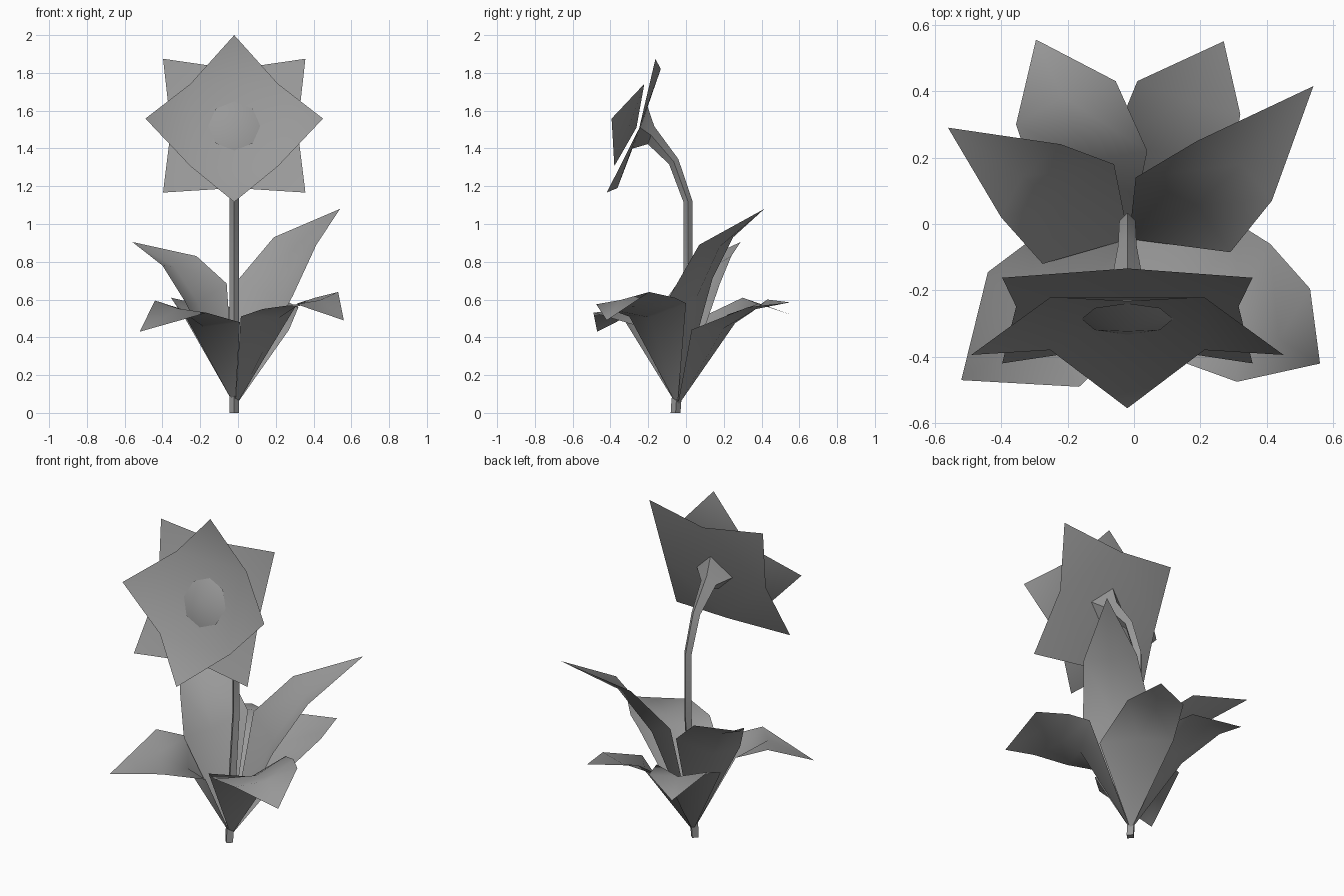
import bpy, bmesh, math
from mathutils import Vector

if "Cube" in bpy.data.objects:
    bpy.data.objects.remove(bpy.data.objects["Cube"])

GREY = (0.32, 0.32, 0.32, 1)
grey = bpy.data.materials.new("plain grey")
grey.use_nodes = True
grey.diffuse_color = GREY
grey.node_tree.nodes["Principled BSDF"].inputs["Base Color"].default_value = GREY


def make(name, verts, faces, facing=None, angle=40):
    """Mesh object; an open sheet is flipped so it faces the given direction."""
    bm = bmesh.new()
    vs = [bm.verts.new(v) for v in verts]
    for f in faces:
        bm.faces.new([vs[i] for i in f])
    bmesh.ops.recalc_face_normals(bm, faces=bm.faces)
    if facing:
        total = sum((f.normal * f.calc_area() for f in bm.faces), Vector())
        if total.dot(Vector(facing)) < 0:
            bmesh.ops.reverse_faces(bm, faces=bm.faces)
    mesh = bpy.data.meshes.new(name)
    bm.to_mesh(mesh)
    bm.free()
    mesh.materials.append(grey)
    ob = bpy.data.objects.new(name, mesh)
    bpy.context.collection.objects.link(ob)
    bpy.ops.object.select_all(action="DESELECT")
    ob.select_set(True)
    bpy.context.view_layer.objects.active = ob
    bpy.ops.object.shade_smooth_by_angle(angle=math.radians(angle))
    return ob


# Flower frame: the head leans back, "forward" is where it looks
TILT = math.radians(20)
HEAD = Vector((-0.02, -0.30, 1.524))
SIDE = Vector((1, 0, 0))
UP = Vector((0, math.sin(TILT), math.cos(TILT)))
FORWARD = Vector((0, -math.cos(TILT), math.sin(TILT)))


def on_head(radius, turn, lift):
    a = math.radians(turn)
    return HEAD + (SIDE * math.cos(a) + UP * math.sin(a)) * radius + FORWARD * lift


def star(name, turn, tip, notch, middle):
    """Four petals hinged on a shallow square cup; pairs are (radius, lift)."""
    verts = []
    for i in range(4):
        verts.append(on_head(tip[0], turn + i * 90, tip[1]))
        verts.append(on_head(notch[0], turn + i * 90 + 45, notch[1]))
    verts.append(on_head(0, 0, middle))
    faces = []
    for i in range(0, 8, 2):
        faces += [((i - 1) % 8, i, i + 1), ((i - 1) % 8, i + 1, 8)]
    return make(name, verts, faces, FORWARD)


star("front_petals", 0, (0.47, 0.10), (0.328, 0), -0.04)
star("back_petals", 45, (0.533, -0.01), (0.335, -0.055), -0.06)

# Domed disc in the middle of the flower
make("flower_disc",
     [on_head(0.138, i * 45, -0.015) for i in range(8)] + [on_head(0, 0, 0.025)],
     [(i, (i + 1) % 8, 8) for i in range(8)], FORWARD)

# Stem: four-sided tube that bends forward and flares into the calyx
path = [(-0.055, 0, 0.026), (-0.052, 0.05, 0.026), (0.01, 0.75, 0.024),
        (0.01, 1.12, 0.024), (-0.065, 1.33, 0.028), (-0.185, 1.47, 0.05),
        (-0.243, 1.51, 0.118)]
points = [Vector((-0.02, y, z)) for y, z, r in path]
verts, faces = [], []
for k, (y, z, r) in enumerate(path):
    if k == 0:
        along = Vector((0, 0, 1))
    elif k >= len(path) - 2:
        along = FORWARD
    else:
        along = points[k + 1] - points[k - 1]
    across = along.normalized().cross(SIDE)
    verts += [points[k] + SIDE * r, points[k] + across * r,
              points[k] - SIDE * r, points[k] - across * r]
    if k:
        b = 4 * k
        faces += [(b - 4 + i, b - 4 + (i + 1) % 4, b + (i + 1) % 4, b + i)
                  for i in range(4)]
faces.append((0, 1, 2, 3))
make("stem", verts, faces)

ROOT = Vector((-0.015, -0.045, 0.035))


def leaf(name, left, right, tip, folds):
    """Leaf sheet: root, rows of edge, midrib, edge, then the tip."""
    verts = [ROOT]
    out = Vector((tip[0], tip[1], 0)).normalized()
    for a, b, (push, drop) in zip(left, right, folds):
        a, b = Vector(a), Vector(b)
        verts += [a, (a + b) / 2 + out * push - Vector((0, 0, drop)), b]
    verts.append(Vector(tip))
    end = len(verts) - 1
    faces = [(0, 1, 2), (0, 2, 3), (end - 3, end, end - 2), (end - 2, end, end - 1)]
    for i in range(1, end - 3, 3):
        faces += [(i, i + 3, i + 4, i + 1), (i + 1, i + 4, i + 5, i + 2)]
    return make(name, verts, faces, (0, 0, 1), 80)


UPRIGHT = [(0.05, 0.05), (0.03, 0.03)]
DROOPING = [(0.05, 0.06), (0.02, 0.01)]
FLAT = [(0.06, 0.01), (-0.01, 0.03)]
WIDE = [(0.07, 0.04), (0.04, 0.02), (0.02, 0.01)]

leaf("tall_leaf_left", [(0.005, 0.14, 0.71), (0.19, 0.25, 0.93)],
     [(0.29, -0.085, 0.62), (0.415, 0.07, 0.89)], (0.54, 0.415, 1.08), UPRIGHT)
leaf("tall_leaf_right", [(-0.06, 0.18, 0.685), (-0.22, 0.24, 0.83)],
     [(-0.275, -0.12, 0.58), (-0.4, 0.02, 0.78)], (-0.56, 0.29, 0.905), UPRIGHT)
leaf("low_leaf_back_left", [(-0.06, 0.26, 0.475), (0.01, 0.43, 0.6)],
     [(0.27, 0.03, 0.44), (0.32, 0.33, 0.56)], (0.27, 0.55, 0.585), FLAT)
leaf("low_leaf_back_right", [(0.04, 0.22, 0.52), (-0.055, 0.43, 0.565)],
     [(-0.28, 0.07, 0.5), (-0.355, 0.3, 0.61)], (-0.295, 0.555, 0.52), DROOPING)
leaf("low_leaf_front_left",
     [(0.315, 0, 0.58), (0.41, -0.06, 0.61), (0.53, -0.195, 0.64)],
     [(0.015, -0.3, 0.51), (0.13, -0.41, 0.55), (0.31, -0.475, 0.575)],
     (0.56, -0.42, 0.49), WIDE)
leaf("low_leaf_front_right", [(-0.3, -0.04, 0.55), (-0.44, -0.145, 0.595)],
     [(0.01, -0.32, 0.48), (-0.165, -0.49, 0.53)], (-0.52, -0.47, 0.43), DROOPING)
